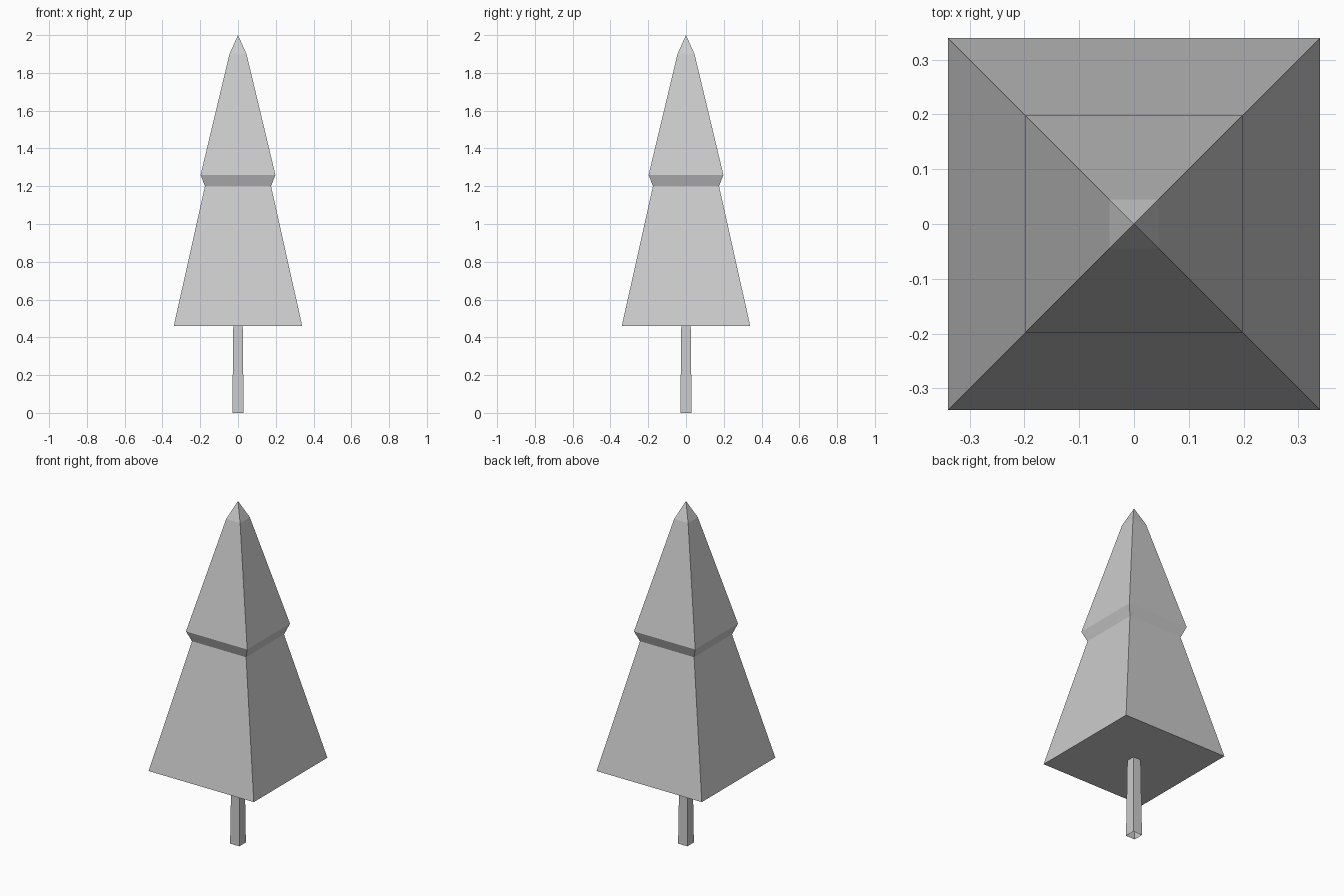
import bpy
import bmesh

cube = bpy.data.objects.get("Cube")
if cube:
    bpy.data.objects.remove(cube, do_unlink=True)

# Single matte grey
grey = bpy.data.materials.new("plain grey")
grey.use_nodes = True
colour = (0.6, 0.6, 0.6, 1)
grey.diffuse_color = colour
grey.node_tree.nodes["Principled BSDF"].inputs["Base Color"].default_value = colour


def square_tower(name, profile, close_bottom):
    """Stack square rings of (half width, height); zero width makes a point."""
    bm = bmesh.new()
    rings = []
    for half, z in profile:
        corners = [(-1, -1), (1, -1), (1, 1), (-1, 1)] if half else [(0, 0)]
        rings.append([bm.verts.new((x * half, y * half, z)) for x, y in corners])
    for low, high in zip(rings, rings[1:]):
        for i in range(4):
            j = (i + 1) % 4
            top = [high[j], high[i]] if len(high) > 1 else high
            bm.faces.new([low[i], low[j]] + top)
    if close_bottom:
        bm.faces.new(rings[0][::-1])
    mesh = bpy.data.meshes.new(name)
    bm.to_mesh(mesh)
    bm.free()
    mesh.materials.append(grey)
    obj = bpy.data.objects.new(name, mesh)
    bpy.context.collection.objects.link(obj)
    return obj


# Trunk: slightly tapered, open underneath
square_tower("trunk", [(0.03, 0), (0.025, 0.46)], False)

# Foliage: two tiers with an undercut between them and a pointed tip
square_tower("foliage", [(0.34, 0.46), (0.175, 1.2), (0.198, 1.26),
                         (0.045, 1.9), (0, 2)], True)
